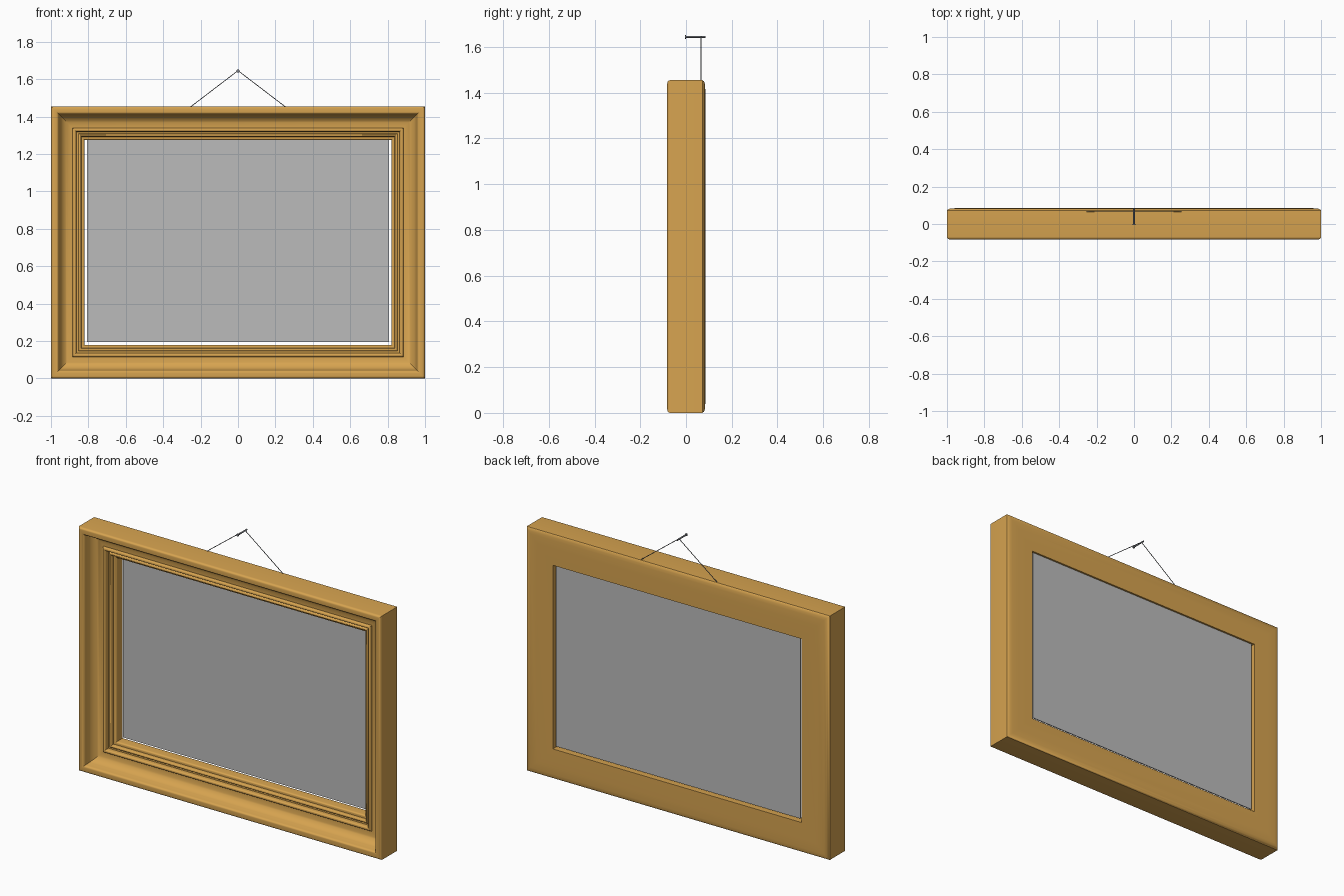
import bpy, bmesh, math
from mathutils import Vector

if "Cube" in bpy.data.objects:
    bpy.data.objects.remove(bpy.data.objects["Cube"])

W, H = 1.0, 1.455          # half width and height of the frame


def material(name, rgb):
    m = bpy.data.materials.new(name)
    m.diffuse_color = (*rgb, 1)
    m.use_nodes = True
    m.node_tree.nodes["Principled BSDF"].inputs["Base Color"].default_value = m.diffuse_color
    return m


wood = material("golden wood", (0.68, 0.37, 0.08))
grey = material("picture grey", (0.5, 0.5, 0.5))
steel = material("dark steel", (0.2, 0.21, 0.23))


def finish(bm, name, mat, smooth=True):
    bmesh.ops.recalc_face_normals(bm, faces=bm.faces)
    me = bpy.data.meshes.new(name)
    bm.to_mesh(me)
    bm.free()
    me.materials.append(mat)
    ob = bpy.data.objects.new(name, me)
    bpy.context.collection.objects.link(ob)
    if smooth:
        bpy.ops.object.select_all(action='DESELECT')
        ob.select_set(True)
        bpy.context.view_layer.objects.active = ob
        bpy.ops.object.shade_smooth_by_angle(angle=math.radians(35))
    return ob


def arc(cx, cy, rx, ry, a0, a1, n):
    pts = []
    for i in range(n + 1):
        a = math.radians(a0 + (a1 - a0) * i / n)
        pts.append((cx + rx * math.cos(a), cy + ry * math.sin(a)))
    return pts


# Moulding profile: (inset from outer edge, depth y), front is -y
profile = [(0.0, 0.072)]
profile += arc(0.014, -0.068, 0.014, 0.014, 180, 270, 5)      # outer front round
profile += arc(0.028, -0.066, 0.014, 0.016, 270, 360, 5)      # lip rolling inward
profile += arc(0.115, -0.056, 0.068, 0.056, 175, 90, 10)      # cove
profile += arc(0.125, -0.004, 0.010, 0.012, 180, 360, 8)      # bead
profile += [(0.136, 0.012), (0.146, 0.012)]
profile += arc(0.154, 0.012, 0.008, 0.010, 180, 360, 6)       # small inner bead
profile += [(0.163, 0.024), (0.169, 0.024)]
profile += arc(0.169, 0.036, 0.011, 0.012, 270, 360, 4)       # sight edge
profile += [(0.180, 0.084), (0.075, 0.085), (0.03, 0.084),    # back
            (0.014, 0.082), (0.005, 0.078)]

# Frame: each profile point becomes a rectangle, giving mitred corners
bm = bmesh.new()
rings = []
for d, y in profile:
    rings.append([bm.verts.new((x, y, z)) for x, z in
                  ((-W + d, d), (W - d, d), (W - d, H - d), (-W + d, H - d))])
for i, a in enumerate(rings):
    b = rings[(i + 1) % len(rings)]
    for k in range(4):
        m = (k + 1) % 4
        bm.faces.new((a[k], a[m], b[m], b[k]))
bmesh.ops.remove_doubles(bm, verts=bm.verts, dist=0.0002)
finish(bm, "frame", wood)

# Picture panel, thin and slightly smaller than the opening
bm = bmesh.new()
bmesh.ops.create_cube(bm, size=1)
for v in bm.verts:
    v.co = Vector((v.co.x * 1.614, 0.070 + v.co.y * 0.006, 0.736 + v.co.z * 1.082))
finish(bm, "picture_panel", grey, smooth=False)


def rod(name, a, b, r, sides=16):
    a, b = Vector(a), Vector(b)
    bm = bmesh.new()
    bmesh.ops.create_cone(bm, cap_ends=True, segments=sides, radius1=r,
                          radius2=r, depth=(b - a).length)
    q = Vector((0, 0, 1)).rotation_difference(b - a)
    for v in bm.verts:
        v.co = q @ v.co + (a + b) / 2
    return finish(bm, name, steel)


# Hanging wire and nail
for side, s in (("left", -1), ("right", 1)):
    rod("wire_" + side, (s * 0.254, 0.066, 1.452), (0, 0.066, 1.646), 0.002, 8)
rod("nail_shaft", (0, 0, 1.644), (0, 0.085, 1.644), 0.0045)
rod("nail_head", (0, -0.005, 1.644), (0, 0.0, 1.644), 0.008)
